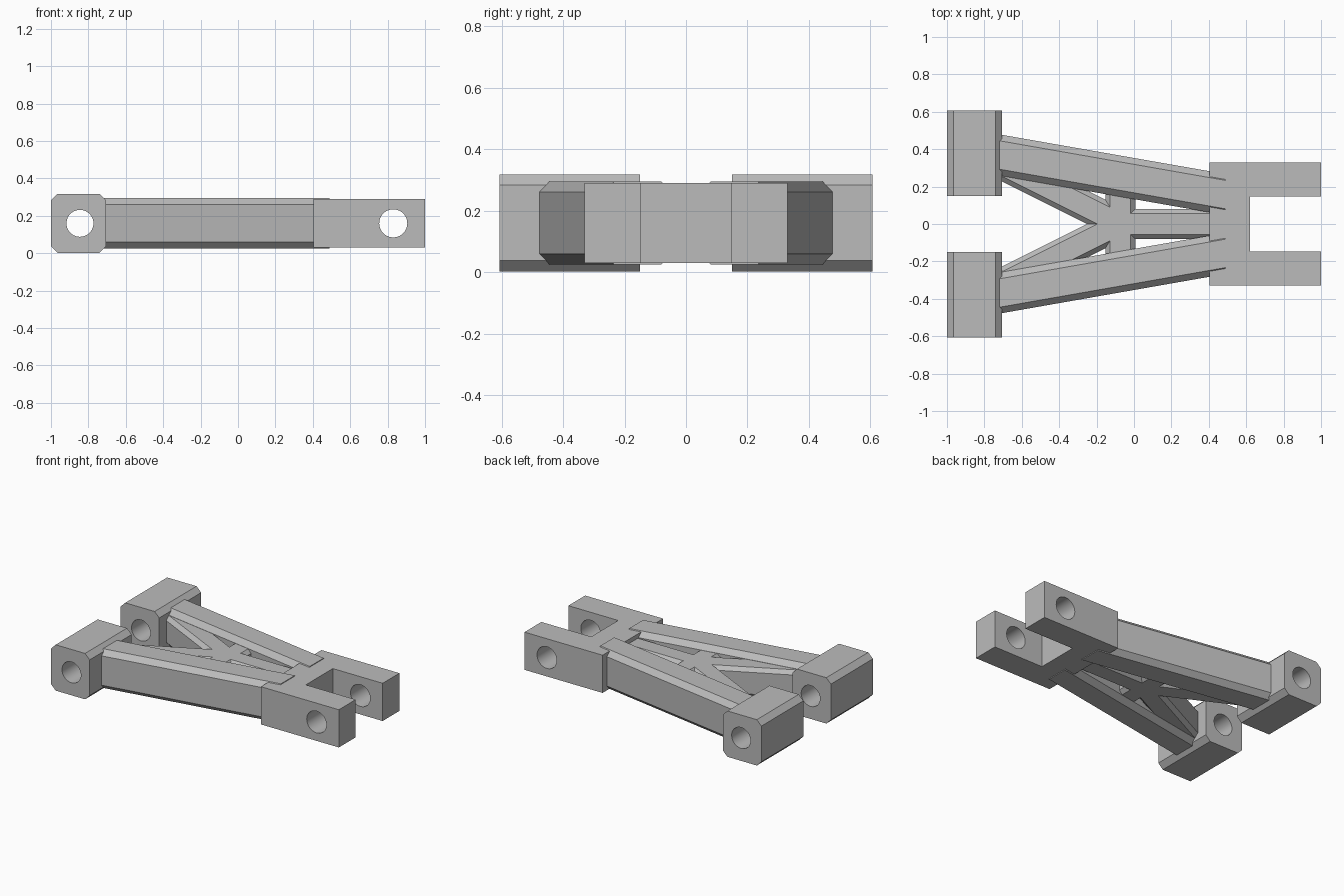
import bpy, bmesh
from mathutils import Vector

if "Cube" in bpy.data.objects:
    bpy.data.objects.remove(bpy.data.objects["Cube"], do_unlink=True)

grey = bpy.data.materials.new("plain grey")
grey.use_nodes = True
GREY = (0.5, 0.5, 0.5, 1)
grey.diffuse_color = GREY
grey.node_tree.nodes["Principled BSDF"].inputs["Base Color"].default_value = GREY

MID_Z = 0.16


def prism(name, ring, sweep):
    """Closed solid made by sweeping a ring of points along a vector."""
    bm = bmesh.new()
    face = bm.faces.new([bm.verts.new(p) for p in ring])
    top = bmesh.ops.extrude_face_region(bm, geom=[face])["geom"]
    bmesh.ops.translate(bm, vec=sweep, verts=[v for v in top if isinstance(v, bmesh.types.BMVert)])
    bmesh.ops.recalc_face_normals(bm, faces=bm.faces)
    mesh = bpy.data.meshes.new(name)
    bm.to_mesh(mesh)
    bm.free()
    mesh.materials.append(grey)
    obj = bpy.data.objects.new(name, mesh)
    bpy.context.collection.objects.link(obj)
    return obj


def bar(name, start, end, side, half_w, half_h, chamfer):
    """Chamfered bar between two plan points; side is its width direction."""
    a, b = Vector((*start, MID_Z)), Vector((*end, MID_Z))
    side, up = Vector(side).normalized(), Vector((0, 0, 1))
    w, h = half_w - chamfer, half_h - chamfer
    outline = [(half_w, -h), (half_w, h), (w, half_h), (-w, half_h),
               (-half_w, h), (-half_w, -h), (-w, -half_h), (w, -half_h)]
    return prism(name, [a + side * u + up * v for u, v in outline], b - a)


def bore(obj, x, radius):
    """Round hole along y through the object."""
    bpy.ops.mesh.primitive_cylinder_add(vertices=40, radius=radius, depth=3,
                                        location=(x, 0, MID_Z), rotation=(1.5707963, 0, 0))
    cutter = bpy.context.object
    cutter.name = "bore_cutter"
    cutter.hide_render = True
    cutter.data.materials.append(grey)
    mod = obj.modifiers.new("bore", "BOOLEAN")
    mod.operation, mod.solver, mod.object = "DIFFERENCE", "EXACT", cutter
    bpy.ops.object.select_all(action="DESELECT")
    obj.select_set(True)
    bpy.context.view_layer.objects.active = obj
    bpy.ops.object.modifier_apply(modifier=mod.name)
    bpy.data.objects.remove(cutter, do_unlink=True)
    bpy.ops.object.shade_smooth_by_angle(angle=0.5)


# Forked clevis with a slot open towards +x
fork = [(0.405, -0.33), (1, -0.33), (1, -0.147), (0.62, -0.147),
        (0.62, 0.147), (1, 0.147), (1, 0.33), (0.405, 0.33)]
clevis = prism("clevis", [(x, y, 0.03) for x, y in fork], Vector((0, 0, 0.26)))
bore(clevis, 0.83, 0.075)

HUB = (-0.073, 0)
for label, s in (("left", -1), ("right", 1)):
    side_name = "back" if s > 0 else "front"
    # Bushing block at the wide end
    block = bar(side_name + "_bushing", (-0.853, s * 0.15), (-0.853, s * 0.607),
                (1, 0, 0), 0.147, 0.158, 0.035)
    bore(block, -0.845, 0.072)
    # Main arm
    bar(side_name + "_arm", (-0.725, s * 0.37), (0.49, s * 0.157), (0, 1, 0), 0.11, 0.135, 0.034)
    # Diagonal brace
    bar(side_name + "_diagonal", HUB, (-0.715, s * 0.321), (0.5, s, 0), 0.08, 0.1, 0.025)

# Spine and cross brace meeting at the hub
bar("spine", HUB, (0.45, 0), (0, 1, 0), 0.08, 0.1, 0.025)
bar("cross_brace", (HUB[0], -0.25), (HUB[0], 0.25), (1, 0, 0), 0.08, 0.1, 0.025)
